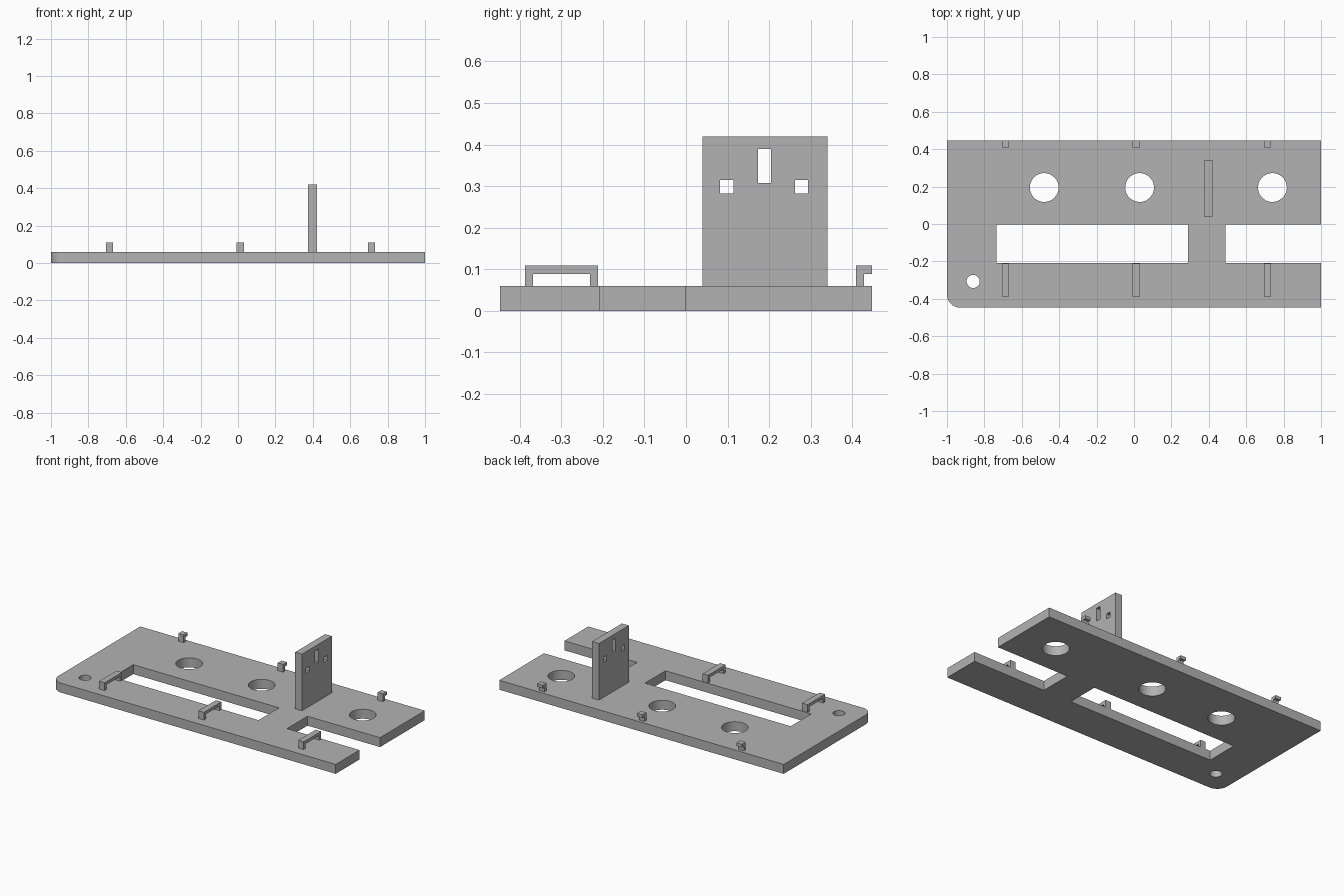
import bpy, bmesh, math
from mathutils import Vector

default = bpy.data.objects.get("Cube")
if default:
    bpy.data.objects.remove(default, do_unlink=True)

grey = bpy.data.materials.new("matte grey")
grey.use_nodes = True
grey.diffuse_color = (0.45, 0.45, 0.45, 1)
grey.node_tree.nodes["Principled BSDF"].inputs["Base Color"].default_value = grey.diffuse_color


def prism(name, points, axis, low, high):
    """Extrude a closed 2D profile along x (profile in y, z) or z (profile in x, y)."""
    bm = bmesh.new()
    place = (lambda a, b: (low, a, b)) if axis == "x" else (lambda a, b: (a, b, low))
    face = bm.faces.new([bm.verts.new(place(a, b)) for a, b in points])
    new = bmesh.ops.extrude_face_region(bm, geom=[face])["geom"]
    step = Vector((high - low, 0, 0)) if axis == "x" else Vector((0, 0, high - low))
    bmesh.ops.translate(bm, vec=step, verts=[v for v in new if isinstance(v, bmesh.types.BMVert)])
    bmesh.ops.recalc_face_normals(bm, faces=bm.faces)
    mesh = bpy.data.meshes.new(name)
    bm.to_mesh(mesh)
    bm.free()
    mesh.materials.append(grey)
    obj = bpy.data.objects.new(name, mesh)
    bpy.context.collection.objects.link(obj)
    return obj


def rect(a0, a1, b0, b1):
    return [(a0, b0), (a1, b0), (a1, b1), (a0, b1)]


def arc(cx, cy, r, start, end, steps):
    angles = [math.radians(start + (end - start) * i / steps) for i in range(steps + 1)]
    return [(cx + r * math.cos(t), cy + r * math.sin(t)) for t in angles]


def circle(cx, cy, r, sides=48):
    return arc(cx, cy, r, 0, 360, sides)[:-1]


def cut(obj, cutters):
    """Subtract the cutters, then discard them."""
    for cutter in cutters:
        cutter.hide_render = True
        mod = obj.modifiers.new("cut", "BOOLEAN")
        mod.operation, mod.solver, mod.object = "DIFFERENCE", "EXACT", cutter
    bpy.context.view_layer.update()
    mesh = bpy.data.meshes.new_from_object(obj.evaluated_get(bpy.context.evaluated_depsgraph_get()))
    obj.modifiers.clear()
    obj.data = mesh
    for cutter in cutters:
        bpy.data.objects.remove(cutter, do_unlink=True)


def smooth(obj):
    bpy.ops.object.select_all(action="DESELECT")
    obj.select_set(True)
    bpy.context.view_layer.objects.active = obj
    bpy.ops.object.shade_smooth_by_angle(angle=math.radians(30))


# Base plate: one rounded corner, closed slot, open slot, round holes
TOP, HALF, R = 0.06, 0.447, 0.07
outline = [(1, -HALF), (1, -0.208), (0.49, -0.208), (0.49, -0.002), (1, -0.002),
           (1, HALF), (-1, HALF)] + arc(R - 1, R - HALF, R, 180, 270, 10)
base = prism("base_plate", outline, "z", 0, TOP)
openings = [rect(-0.735, 0.29, -0.208, -0.002), circle(-0.86, -0.307, 0.035)]
openings += [circle(x, 0.195, 0.077) for x in (-0.48, 0.03, 0.74)]
cut(base, [prism("opening", p, "z", -0.1, 0.2) for p in openings])
smooth(base)

# Upright sensor bracket with a tall window and two square ones
bracket = prism("upright_bracket", rect(0.04, 0.34, TOP, 0.42), "x", 0.374, 0.422)
windows = [rect(0.173, 0.204, 0.308, 0.39), rect(0.082, 0.114, 0.282, 0.315),
           rect(0.262, 0.294, 0.282, 0.315)]
cut(bracket, [prism("window", p, "x", 0.3, 0.5) for p in windows])

# Cable loops along the front rail and open hooks along the back edge
loop = [(-0.387, TOP), (-0.368, TOP), (-0.368, 0.089), (-0.231, 0.089),
        (-0.231, TOP), (-0.212, TOP), (-0.212, 0.109), (-0.387, 0.109)]
hook = [(0.409, TOP), (0.428, TOP), (0.428, 0.089), (HALF, 0.089), (HALF, 0.109), (0.409, 0.109)]
for side, x in (("right", -0.687), ("middle", 0.012), ("left", 0.714)):
    prism("cable_loop_" + side, loop, "x", x - 0.019, x + 0.019)
    prism("cable_hook_" + side, hook, "x", x - 0.019, x + 0.019)
